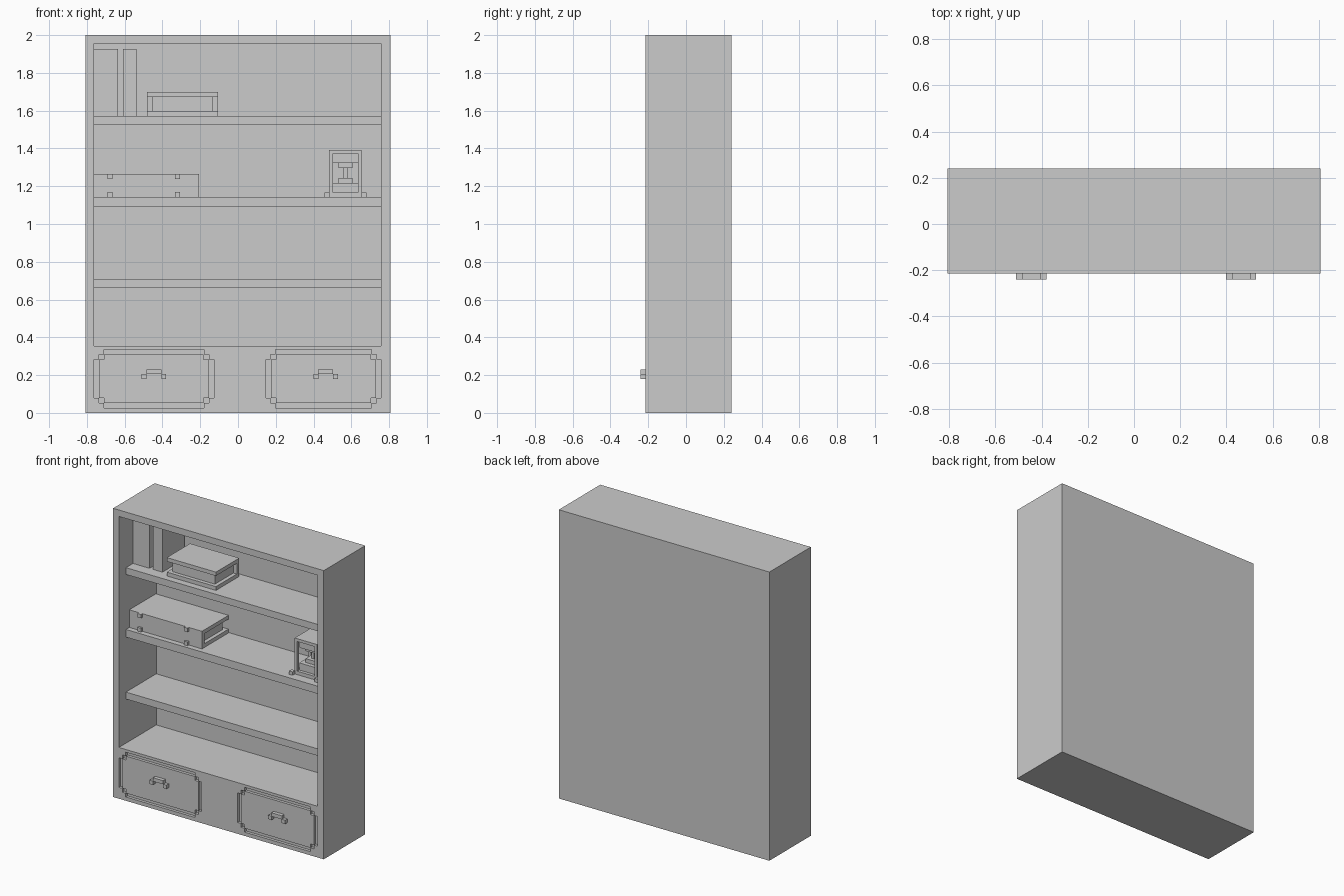
import bpy
import bmesh
from mathutils import Vector

if "Cube" in bpy.data.objects:
    bpy.data.objects.remove(bpy.data.objects["Cube"], do_unlink=True)

grey = bpy.data.materials.new("plain_grey")
grey.use_nodes = True
grey.diffuse_color = (0.6, 0.6, 0.6, 1)
grey.node_tree.nodes["Principled BSDF"].inputs["Base Color"].default_value = (0.6, 0.6, 0.6, 1)


def boxes(name, parts):
    """One object made of boxes, each given as (x range, y range, z range)."""
    bm = bmesh.new()
    for ranges in parts:
        lo, hi = (Vector([r[i] for r in ranges]) for i in (0, 1))
        verts = bmesh.ops.create_cube(bm, size=1)["verts"]
        for v in verts:
            v.co = [lo[i] if v.co[i] < 0 else hi[i] for i in range(3)]
    mesh = bpy.data.meshes.new(name)
    bm.to_mesh(mesh)
    bm.free()
    mesh.materials.append(grey)
    obj = bpy.data.objects.new(name, mesh)
    bpy.context.collection.objects.link(obj)
    return obj


def cut(target, cutter):
    mod = target.modifiers.new(cutter.name, "BOOLEAN")
    mod.operation = "DIFFERENCE"
    mod.solver = "EXACT"
    mod.use_self = True
    mod.object = cutter
    cutter.hide_render = True
    bpy.context.view_layer.objects.active = target
    bpy.ops.object.modifier_apply(modifier=mod.name)
    bpy.data.objects.remove(cutter, do_unlink=True)


FRONT, BACK, WALL = -0.214, 0.24, 0.195
LEFT, RIGHT = -0.763, 0.758

# Case with one deep opening
case = boxes("case", [((-0.807, 0.807), (FRONT, BACK), (0, 2))])
cut(case, boxes("opening", [((LEFT, RIGHT), (FRONT - 0.1, WALL), (0.355, 1.955))]))


# Drawer outlines: stepped grooves, with a handle in the middle
def drawer(side, x0, x1, handle_x):
    w, e = 0.0265, 0.0006
    z0, z1 = 0.026, 0.336
    y = (FRONT - 0.1, FRONT + 0.02)
    groove = []
    for a, b in ((x0, x0 + w), (x1 - w, x1)):
        groove.append(((a, b), y, (z0 + 2 * w - e, z1 - 2 * w + e)))
    for a, b in ((z0, z0 + w), (z1 - w, z1)):
        groove.append(((x0 + 2 * w - e, x1 - 2 * w + e), y, (a, b)))
    for x in (x0 + w, x1 - 2 * w):
        for z in (z0 + w, z1 - 2 * w):
            groove.append(((x - e, x + w + e), y, (z - e, z + w + e)))
    for n, part in enumerate(groove):
        cut(case, boxes(f"groove_{n}", [part]))
    hy = (-0.24, FRONT + 0.001)
    grip = [((handle_x - 0.04, handle_x + 0.04), hy, (0.205, 0.23))]
    for s in (-1, 1):
        ends = sorted((handle_x + s * 0.039, handle_x + s * 0.065))
        grip.append((ends, hy, (0.18, 0.206)))
    boxes(f"{side}_drawer_handle", grip)


drawer("right", LEFT, -0.128, -0.445)
drawer("left", 0.147, RIGHT, 0.464)

# Shelves
for name, z0, z1 in (("low", 0.661, 0.709), ("middle", 1.09, 1.143), ("high", 1.524, 1.571)):
    boxes(f"{name}_shelf", [((LEFT - 0.01, RIGHT + 0.01), (-0.137, WALL + 0.01), (z0, z1))])
MID, HIGH = 1.143, 1.571

# Upright books: spine in front, pages set in between the covers
for n, (x0, x1) in enumerate(((LEFT, -0.636), (-0.609, -0.537))):
    t, y0, y1, z1 = 0.015, -0.06, 0.18, 1.926
    boxes(f"upright_book_{n + 1}", [
        ((x0, x0 + t), (y0, y1), (HIGH, z1)),
        ((x1 - t, x1), (y0, y1), (HIGH, z1)),
        ((x0 + t, x1 - t), (y0, y0 + t), (HIGH, z1)),
        ((x0 + t, x1 - t), (y0 + t, y1 - t), (HIGH + t, z1 - t))])


# Lying books: two covers, a spine and inset pages
def lying_book(name, x, y, z, spine_in_front):
    t = 0.0265
    spine = (y[0], y[0] + t) if spine_in_front else (y[1] - t, y[1])
    inner = (z[0] + t, z[1] - t)
    boxes(name, [
        (x, y, (z[0], z[0] + t)),
        (x, y, (z[1] - t, z[1])),
        (x, spine, inner),
        ((x[0] + t, x[1] - t), (y[0] + t, y[1] - t), inner)])


lying_book("small_lying_book", (-0.483, -0.106), (-0.09, 0.165), (HIGH, 1.698), False)
lying_book("large_lying_book", (LEFT, -0.206), (-0.1, 0.19), (MID, 1.265), True)

# Clips on the large book's spine
boxes("spine_clips", [((x, x + 0.0265), (-0.115, -0.09), (z, z + 0.0265))
                      for x in (-0.69, -0.333) for z in (MID, 1.2385)])

# Hourglass: frame with plates, posts and feet
cx, cy, half, post = 0.569, 0.016, 0.086, 0.02
full_x, full_y = (cx - half, cx + half), (cy - half, cy + half)
frame = [(full_x, full_y, (1.372, 1.392)), (full_x, full_y, (MID, 1.167))]
for sx in (-1, 1):
    for sy in (-1, 1):
        frame.append((sorted((cx + sx * half, cx + sx * (half - post))),
                      sorted((cy + sy * half, cy + sy * (half - post))), (1.167, 1.372)))
        frame.append((sorted((cx + sx * (half - 0.002), cx + sx * (half + 0.025))),
                      sorted((cy + sy * (half - 0.002), cy + sy * (half + 0.025))), (MID, 1.167)))
boxes("hourglass_frame", frame)

# Hourglass: stepped glass, mirrored about its waist
glass, waist = [], 1.27
for r, a, b in ((0.065, 0.053, 0.1025), (0.037, 0.0265, 0.053), (0.011, 0, 0.0265)):
    for s in (-1, 1):
        glass.append(((cx - r, cx + r), (cy - r, cy + r), sorted((waist + s * a, waist + s * b))))
boxes("hourglass_glass", glass)
